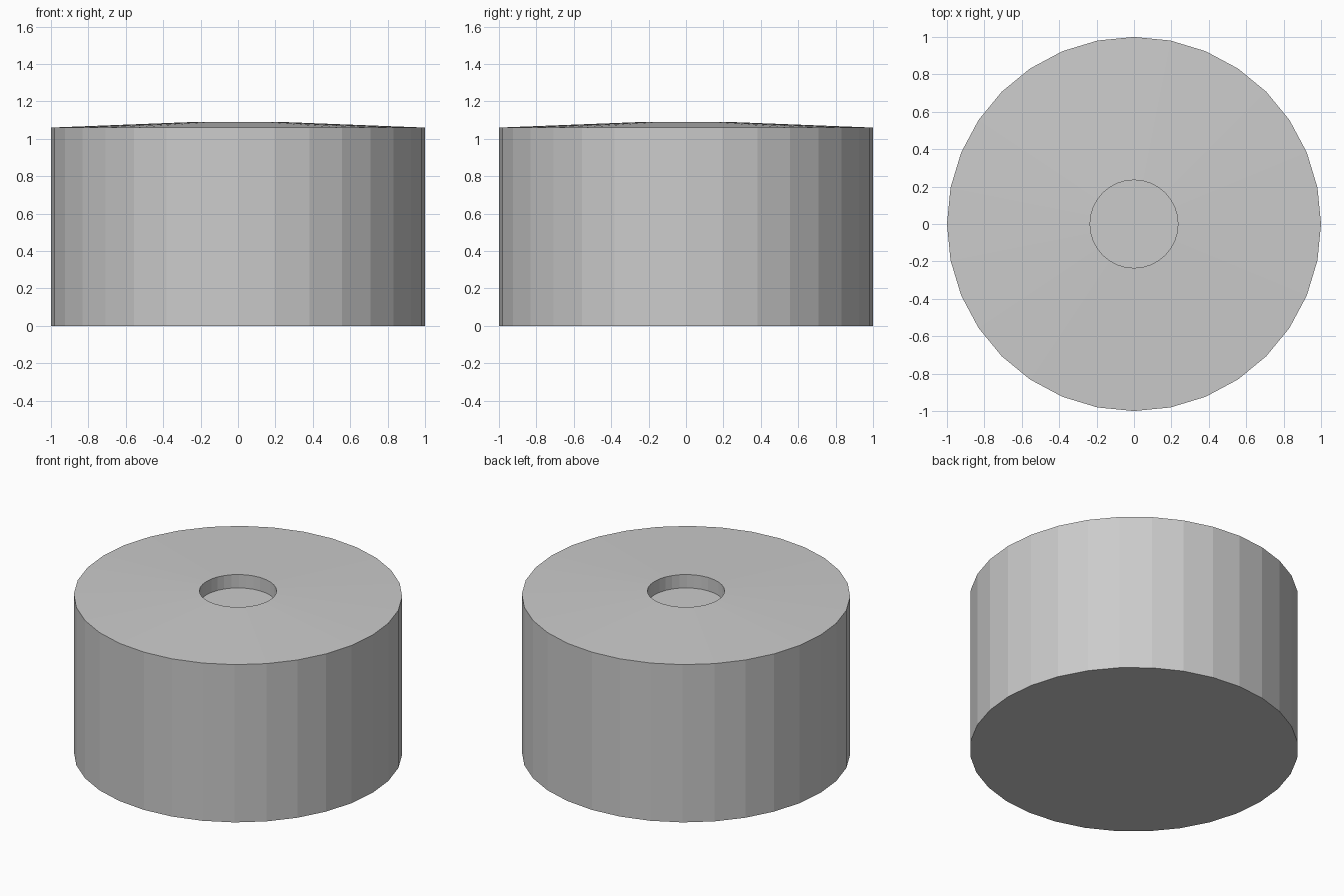
import bpy, bmesh
from math import cos, sin, tau

if "Cube" in bpy.data.objects:
    bpy.data.objects.remove(bpy.data.objects["Cube"])

SIDES = 32

# Profile (radius, z): outer wall, gently sloped top, recessed centre hole
profile = [(1.0, 0.0), (1.0, 1.06), (0.235, 1.09), (0.235, 1.0)]

bm = bmesh.new()
rings = [[bm.verts.new((r * cos(tau * i / SIDES), r * sin(tau * i / SIDES), z))
          for i in range(SIDES)] for r, z in profile]

# Walls between neighbouring rings
for a, b in zip(rings, rings[1:]):
    for i in range(SIDES):
        j = (i + 1) % SIDES
        bm.faces.new((a[i], a[j], b[j], b[i]))

# Flat underside and hole floor
bm.faces.new(rings[0][::-1])
bm.faces.new(rings[-1])

mesh = bpy.data.meshes.new("drum_body")
bm.to_mesh(mesh)
bm.free()
bpy.context.collection.objects.link(bpy.data.objects.new("drum_body", mesh))
